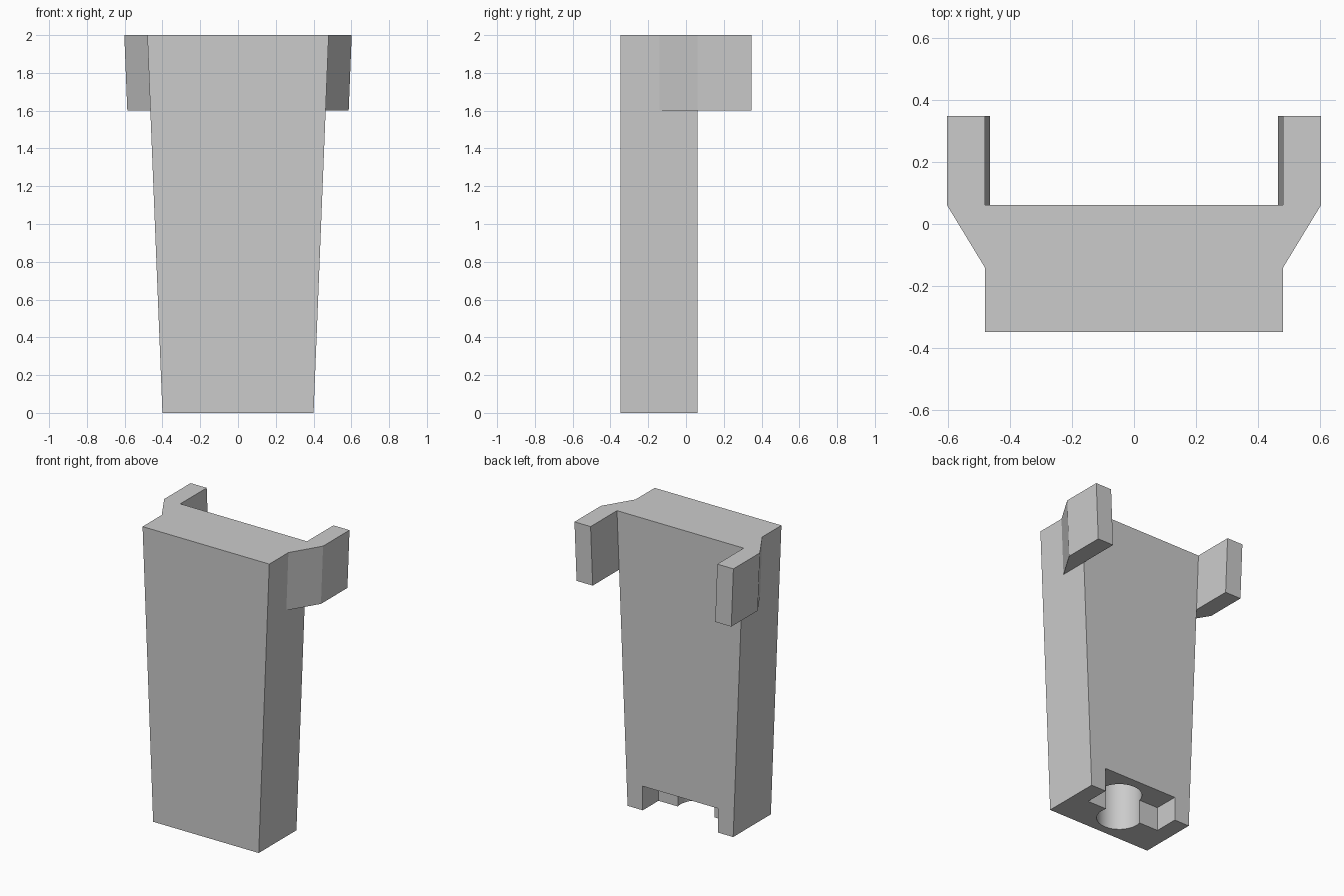
import bpy, bmesh, math

cube = bpy.data.objects.get("Cube")
if cube:
    bpy.data.objects.remove(cube, do_unlink=True)

grey = bpy.data.materials.new("plain_grey")
grey.use_nodes = True
grey.diffuse_color = (0.6, 0.6, 0.6, 1)
grey.node_tree.nodes["Principled BSDF"].inputs["Base Color"].default_value = (0.6, 0.6, 0.6, 1)

HEIGHT = 2.0
FRONT, BACK, ARM_END = -0.347, 0.061, 0.347
TOP_HALF, SLOPE = 0.48, 0.04      # half width at the top, taper per unit height


def loft(name, lower, upper, z0, z1, open_sides=()):
    """Solid between two matching outlines; open_sides skips hidden joint faces."""
    bm = bmesh.new()
    a = [bm.verts.new((x, y, z0)) for x, y in lower]
    b = [bm.verts.new((x, y, z1)) for x, y in upper]
    n = len(a)
    bm.faces.new(a[::-1])
    bm.faces.new(b)
    for i in range(n):
        if i not in open_sides:
            j = (i + 1) % n
            bm.faces.new((a[i], a[j], b[j], b[i]))
    bmesh.ops.recalc_face_normals(bm, faces=bm.faces)
    mesh = bpy.data.meshes.new(name)
    bm.to_mesh(mesh)
    bm.free()
    mesh.materials.append(grey)
    obj = bpy.data.objects.new(name, mesh)
    bpy.context.collection.objects.link(obj)
    return obj


def rect(half, y0, y1):
    return [(-half, y0), (half, y0), (half, y1), (-half, y1)]


def cut(target, cutter):
    cutter.hide_render = True
    mod = target.modifiers.new("cut", 'BOOLEAN')
    mod.operation = 'DIFFERENCE'
    mod.solver = 'EXACT'
    mod.object = cutter
    bpy.context.view_layer.objects.active = target
    bpy.ops.object.modifier_apply(modifier=mod.name)
    bpy.data.objects.remove(cutter, do_unlink=True)


# Tapered body
body = loft("body", rect(TOP_HALF - SLOPE * HEIGHT, FRONT, BACK),
            rect(TOP_HALF, FRONT, BACK), 0, HEIGHT)

# Open notch at the bottom of the back
notch = rect(0.285, -0.11, BACK + 0.1)
cut(body, loft("notch_cutter", notch, notch, -0.1, 0.165))

# Round socket rising from the underside
steps = 48
ring = [(0.143 * math.cos(t), -0.145 + 0.143 * math.sin(t))
        for t in (math.tau * i / steps for i in range(steps))]
cut(body, loft("socket_cutter", ring, ring, -0.1, 0.4))

# Smooth socket wall, sharp edges elsewhere
bpy.ops.object.select_all(action='DESELECT')
body.select_set(True)
bpy.context.view_layer.objects.active = body
bpy.ops.object.shade_smooth_by_angle(angle=math.radians(25))

# Cranked arms at the top, leaning with the body sides
ARM_BOTTOM = 1.6
lean = SLOPE * (HEIGHT - ARM_BOTTOM)
outline = [(TOP_HALF, -0.14), (0.602, BACK), (0.602, ARM_END),
           (TOP_HALF, ARM_END), (TOP_HALF, BACK)]
for name, side in (("left_arm", 1), ("right_arm", -1)):
    lower = [(side * (x - lean), y) for x, y in outline]
    upper = [(side * x, y) for x, y in outline]
    loft(name, lower, upper, ARM_BOTTOM, HEIGHT, open_sides=(4,))
